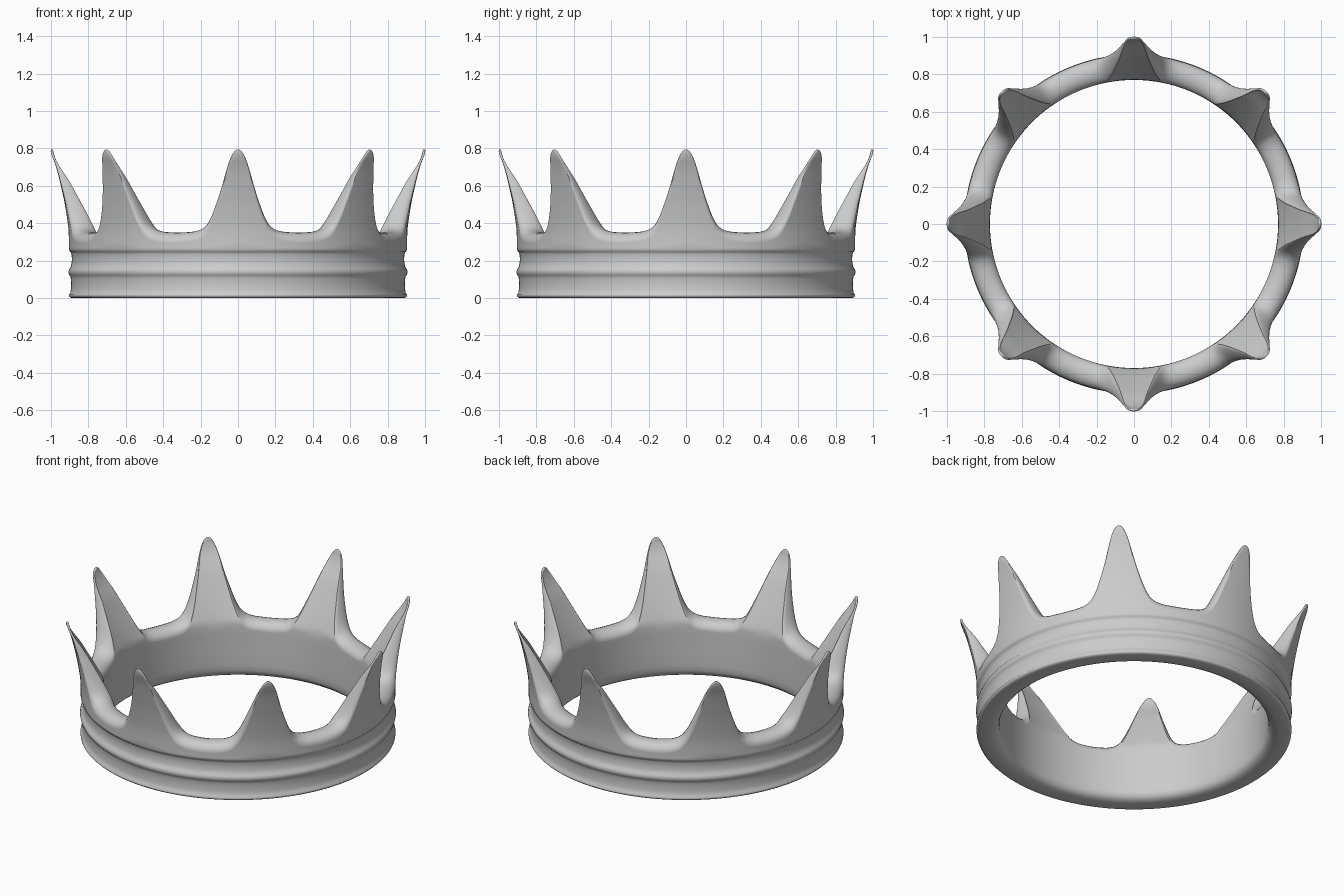
import bpy, bmesh, math

if "Cube" in bpy.data.objects:
    bpy.data.objects.remove(bpy.data.objects["Cube"])

POINTS = 8


def lerp_table(table, x):
    """Smooth (cubic) interpolation through a table of pairs."""
    n = len(table)

    def slope(i):
        if i == 0 or i == n - 1:
            return 0.0
        a = (table[i][1] - table[i - 1][1]) / (table[i][0] - table[i - 1][0])
        b = (table[i + 1][1] - table[i][1]) / (table[i + 1][0] - table[i][0])
        return 0.0 if a * b <= 0 else 2 * a * b / (a + b)

    x = min(max(x, table[0][0]), table[-1][0])
    for i in range(n - 1):
        (x0, y0), (x1, y1) = table[i], table[i + 1]
        if x <= x1:
            w = x1 - x0
            t = (x - x0) / w
            return (y0 * (2*t**3 - 3*t**2 + 1) + slope(i) * w * (t**3 - 2*t**2 + t)
                    + y1 * (3*t**2 - 2*t**3) + slope(i + 1) * w * (t**3 - t**2))


# Rim height against angle from the middle of a spike (degrees)
RIM = [(0, .795), (.8, .789), (1.5, .775), (2.3, .75), (3.4, .70), (5.3, .60),
       (7.6, .50), (9.4, .435), (11.2, .392), (13.5, .367), (17, .354), (22.5, .35)]
# Outward lean of the outer and inner faces: (height, radius)
OUTER = [(.27, .904), (.34, .905), (.48, .922), (.6, .947), (.7, .972), (.795, 1.002)]
INNER = [(.28, .77), (.34, .772), (.40, .795), (.6, .893), (.795, .988)]
# Moulded band, from the rounded bottom edge up: (radius, height)
BAND = [(.80, .006), (.83, 0), (.885, 0), (.897, .003), (.904, .010), (.904, .018),
        (.897, .027), (.893, .05), (.892, .08), (.894, .105), (.897, .118),
        (.903, .125), (.907, .140), (.903, .155), (.895, .165), (.890, .185),
        (.888, .21), (.890, .235), (.893, .244), (.900, .250), (.904, .262)]
INSIDE = [(.77, .24), (.77, .16), (.77, .08), (.772, .045), (.780, .022)]


def section(h):
    """Closed cross-section of the crown where its rim has height h."""
    pts = list(BAND)
    a = min(.05, .6 * (lerp_table(OUTER, h) - lerp_table(INNER, h)))
    top = h - a
    steps = 14
    for i in range(1, steps + 1):
        z = .265 + (top - .265) * i / steps
        pts.append((lerp_table(OUTER, z), z))
    # rounded rim
    for i in range(1, 10):
        u = math.pi * i / 10
        z = top + a * math.sin(u)
        ro, ri = lerp_table(OUTER, z), lerp_table(INNER, z)
        ro, ri = (ro, ri) if ro > ri else ((ro + ri) / 2,) * 2
        o, n = lerp_table(OUTER, top), lerp_table(INNER, top)
        k = math.sin(u) * .9
        shift = (ro + ri - o - n) / 2 * k
        pts.append(((o + n) / 2 + (o - n) / 2 * math.cos(u) + shift, z))
    for i in range(steps + 1):
        z = top + (.27 - top) * i / steps
        pts.append((lerp_table(INNER, z), z))
    return pts + INSIDE


# Column angles for one spike, denser around its tip
half = []
for (d0, _), (d1, _) in zip(RIM, RIM[1:]):
    half += [d0 + (d1 - d0) * k / 3 for k in range(3)]
offsets = [-22.5] + [-d for d in reversed(half[1:])] + half

# Crown: sections lofted around the axis
bm = bmesh.new()
rings = []
for p in range(POINTS):
    for d in offsets:
        ang = math.radians(p * 360 / POINTS + d)
        rings.append([bm.verts.new((r * math.cos(ang), r * math.sin(ang), z))
                      for r, z in section(lerp_table(RIM, abs(d)))])
for i, ring in enumerate(rings):
    nxt = rings[(i + 1) % len(rings)]
    for j in range(len(ring)):
        k = (j + 1) % len(ring)
        bm.faces.new((ring[j], nxt[j], nxt[k], ring[k]))
bmesh.ops.recalc_face_normals(bm, faces=bm.faces)
mesh = bpy.data.meshes.new("crown")
bm.to_mesh(mesh)
bm.free()
crown = bpy.data.objects.new("crown", mesh)
bpy.context.collection.objects.link(crown)
bpy.context.view_layer.objects.active = crown
crown.select_set(True)
bpy.ops.object.shade_smooth_by_angle(angle=math.radians(50))
